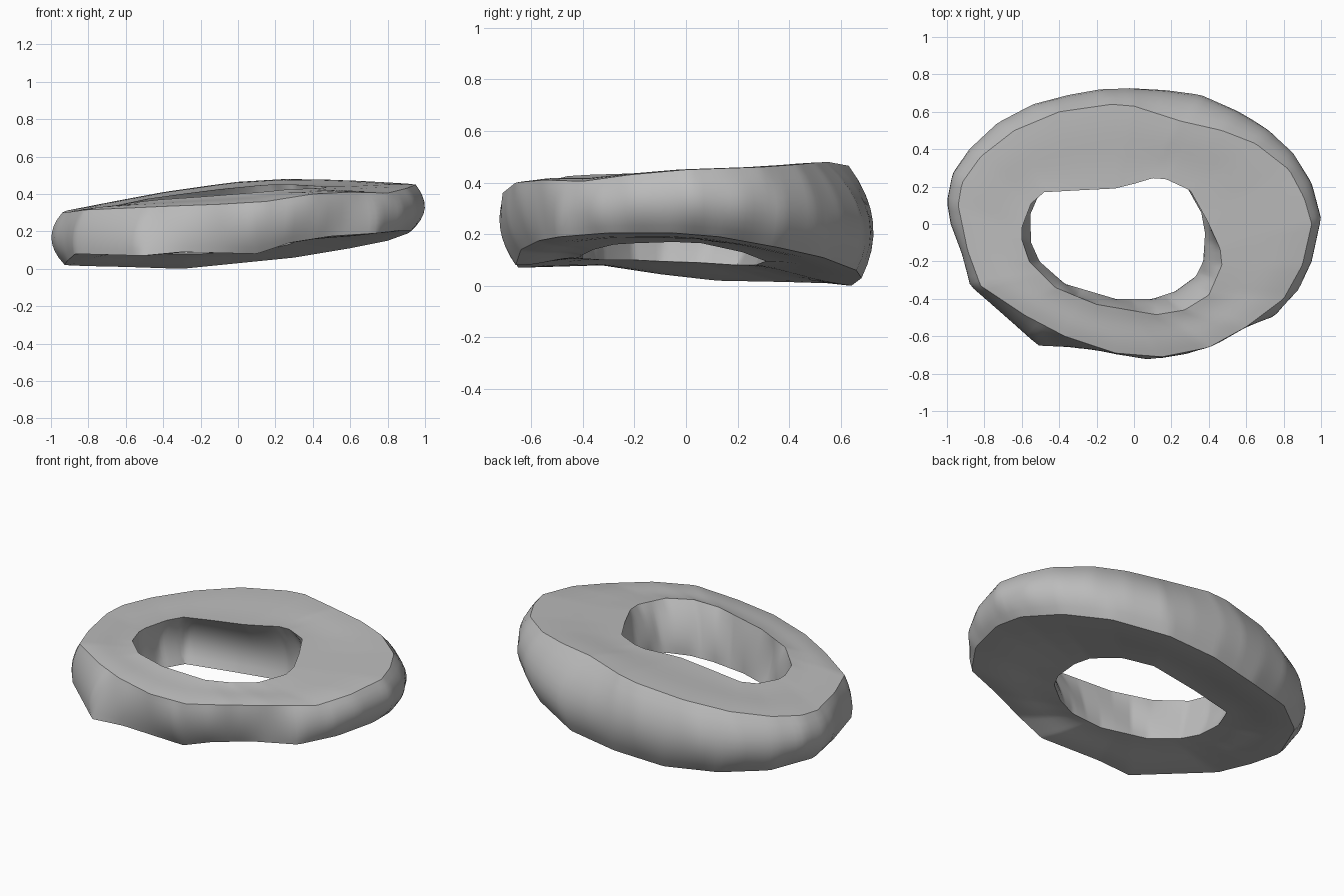
import bpy
import math

cube = bpy.data.objects.get("Cube")
if cube:
    bpy.data.objects.remove(cube, do_unlink=True)

STEPS = 180
HOLE_CENTRE = (-0.08, -0.1)


def resample(points, centre=(0, 0)):
    """Cut an outline by rays spread evenly by angle around a centre."""
    cx, cy = centre
    local = [(p[0] - cx, p[1] - cy, p[2] if len(p) == 3 else 0) for p in points]
    local.sort(key=lambda p: math.atan2(p[1], p[0]) % math.tau)
    ring = []
    for s in range(STEPS):
        angle = math.tau * s / STEPS
        c, d = math.cos(angle), math.sin(angle)
        for i, end in enumerate(local):
            start = local[i - 1]
            # signed distances of the two ends from the ray
            a = c * start[1] - d * start[0]
            b = c * end[1] - d * end[0]
            if a <= 0 < b and c * (start[0] + end[0]) + d * (start[1] + end[1]) > 0:
                t = a / (a - b)
                x, y, z = (u + (v - u) * t for u, v in zip(start, end))
                ring.append((cx + x, cy + y, z))
                break
    return ring


def with_mid_height(ring, upper, lower):
    return [(p[0], p[1], (u[2] + w[2]) / 2) for p, u, w in zip(ring, upper, lower)]


def wall(first, middle, last, t):
    """Ring on a curved wall that passes through three rings."""
    a, b, c = (1 - t) * (1 - 2 * t), 4 * t * (1 - t), t * (2 * t - 1)
    return [tuple(a * p + b * q + c * r for p, q, r in zip(*trio))
            for trio in zip(first, middle, last)]


def face(first, last, t, ripple):
    """Ring across a broad face, with a shallow ripple."""
    lift = ripple * math.sin(math.tau * t)
    return [(p[0] + (q[0] - p[0]) * t, p[1] + (q[1] - p[1]) * t,
             p[2] + (q[2] - p[2]) * t + lift) for p, q in zip(first, last)]


# Outer wall: upper rim, bulge and lower rim
top_outer = resample([
    (.95, 0, .45), (.91, .14, .455), (.83, .29, .46), (.65, .43, .47),
    (.47, .5, .477), (.25, .55, .48), (0, .63, .465), (-.12, .64, .45),
    (-.4, .6, .41), (-.64, .5, .365), (-.82, .36, .33), (-.92, .22, .31),
    (-.94, .1, .3), (-.89, -.14, .305), (-.82, -.33, .315), (-.58, -.49, .325),
    (-.37, -.6, .335), (-.1, -.69, .345), (.15, -.71, .36), (.4, -.66, .4),
    (.6, -.55, .41), (.8, -.4, .405), (.9, -.22, .43)])
bulge_outer = resample([
    (1, .03), (.95, .22), (.85, .38), (.72, .5), (.55, .6), (.36, .68),
    (.17, .71), (-.03, .725), (-.18, .72), (-.35, .69), (-.54, .64), (-.73, .54),
    (-.88, .4), (-.97, .27), (-1, .12), (-.98, 0), (-.92, -.16), (-.87, -.33),
    (-.54, -.6), (-.3, -.66), (.07, -.72), (.28, -.69), (.45, -.63), (.58, -.56),
    (.75, -.49), (.88, -.35), (.95, -.2)])
bottom_outer = resample([
    (.93, -.05, .205), (.91, .13, .19), (.8, .35, .15), (.6, .53, .11),
    (.3, .66, .06), (0, .68, .03), (-.3, .64, 0), (-.6, .55, .01),
    (-.82, .38, .015), (-.93, .12, .02), (-.91, -.1, .045), (-.87, -.33, .08),
    (-.51, -.65, .07), (-.3, -.66, .09), (.1, -.66, .08), (.28, -.64, .14),
    (.5, -.57, .175), (.74, -.49, .19), (.87, -.3, .205)])
bulge_outer = with_mid_height(bulge_outer, top_outer, bottom_outer)

# Hole wall: upper rim, hollow and lower rim
top_inner = resample([
    (.39, .02, .445), (.3, .18, .45), (.17, .24, .45), (.1, .245, .445),
    (0, .215, .435), (-.1, .19, .425), (-.3, .18, .4), (-.48, .17, .375),
    (-.55, .11, .36), (-.6, -.02, .35), (-.6, -.08, .35), (-.56, -.2, .355),
    (-.42, -.34, .37), (-.2, -.43, .385), (.12, -.485, .41), (.27, -.46, .425),
    (.4, -.38, .43), (.47, -.22, .435), (.46, -.13, .44)], HOLE_CENTRE)
hollow_inner = resample([
    (.41, -.1), (.39, .1), (.25, .28), (.1, .32), (-.2, .29), (-.5, .24),
    (-.59, .1), (-.59, -.08), (-.53, -.21), (-.3, -.38), (0, -.43), (.2, -.41),
    (.38, -.28)], HOLE_CENTRE)
bottom_inner = resample([
    (.38, -.05, .17), (.36, .06, .165), (.27, .22, .13), (.12, .31, .095),
    (-.2, .27, .08), (-.49, .2, .08), (-.555, .05, .09), (-.55, -.1, .095),
    (-.505, -.2, .1), (-.37, -.32, .1), (-.1, -.4, .105), (.1, -.4, .12),
    (.22, -.36, .14), (.33, -.28, .16), (.37, -.2, .165)], HOLE_CENTRE)
hollow_inner = with_mid_height(hollow_inner, top_inner, bottom_inner)

# Stack the rings around the closed cross-section
rings = [wall(top_outer, bulge_outer, bottom_outer, k / 8) for k in range(8)]
rings += [face(bottom_outer, bottom_inner, k / 8, -.004) for k in range(8)]
rings += [wall(bottom_inner, hollow_inner, top_inner, k / 8) for k in range(8)]
rings += [face(top_inner, top_outer, k / 8, -.003) for k in range(8)]

verts = [p for ring in rings for p in ring]
faces = []
for i in range(len(rings)):
    j = (i + 1) % len(rings)
    for s in range(STEPS):
        n = (s + 1) % STEPS
        faces.append((i * STEPS + s, j * STEPS + s, j * STEPS + n, i * STEPS + n))

mesh = bpy.data.meshes.new("ring_slab")
mesh.from_pydata(verts, [], faces)
mesh.update()
slab = bpy.data.objects.new("ring_slab", mesh)
bpy.context.collection.objects.link(slab)

# Plain grey finish
grey = bpy.data.materials.new("plain_grey")
grey.use_nodes = True
colour = (.5, .5, .5, 1)
grey.diffuse_color = colour
grey.node_tree.nodes["Principled BSDF"].inputs["Base Color"].default_value = colour
mesh.materials.append(grey)

bpy.ops.object.select_all(action="DESELECT")
slab.select_set(True)
bpy.context.view_layer.objects.active = slab

# Consistent outward normals, crisp rims
bpy.ops.object.mode_set(mode="EDIT")
bpy.ops.mesh.select_all(action="SELECT")
bpy.ops.mesh.normals_make_consistent(inside=False)
bpy.ops.object.mode_set(mode="OBJECT")
bpy.ops.object.shade_smooth_by_angle(angle=math.radians(35))
